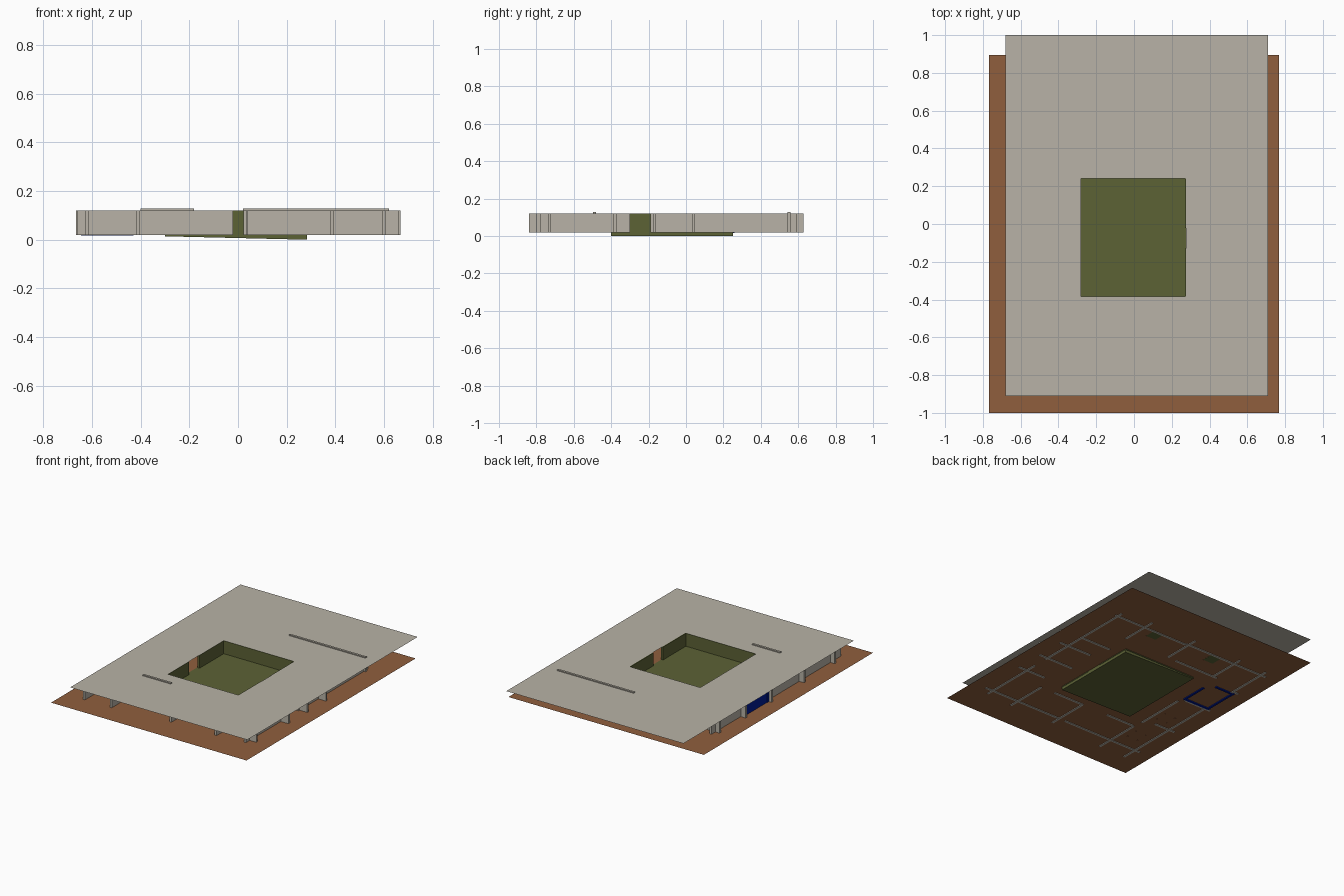
import bpy, bmesh

if "Cube" in bpy.data.objects:
    bpy.data.objects.remove(bpy.data.objects["Cube"])

def mat(name, rgb):
    m = bpy.data.materials.new(name)
    m.diffuse_color = (*rgb, 1)
    m.use_nodes = True
    m.node_tree.nodes["Principled BSDF"].inputs["Base Color"].default_value = m.diffuse_color
    return m

GREY = mat("concrete grey", (0.48, 0.45, 0.385))
BROWN = mat("earth brown", (0.28, 0.114, 0.048))
GREEN = mat("garden green", (0.107, 0.122, 0.036))
BLUE = mat("tile blue", (0.0, 0.01, 0.30))

GROUND, ROOF, T = 0.024, 0.121, 0.015

def finish(name, bm, m):
    me = bpy.data.meshes.new(name)
    bm.to_mesh(me)
    bm.free()
    me.materials.append(m)
    ob = bpy.data.objects.new(name, me)
    bpy.context.collection.objects.link(ob)
    return ob

def add_box(bm, x0, x1, y0, y1, z0, z1):
    vs = bmesh.ops.create_cube(bm, size=1)["verts"]
    for v in vs:
        v.co = (x1 if v.co.x > 0 else x0, y1 if v.co.y > 0 else y0,
                z1 if v.co.z > 0 else z0)
    return vs

def sheet(name, quads, z, m):
    bm = bmesh.new()
    for x0, x1, y0, y1 in quads:
        bm.faces.new([bm.verts.new(p) for p in
                      ((x0, y0, z), (x1, y0, z), (x1, y1, z), (x0, y1, z))])
    return finish(name, bm, m)

def walls(name, runs, m, z0=0.0195, z1=0.1195):
    # each run: axis, fixed coordinate, start, end
    bm = bmesh.new()
    for axis, c, a, b in runs:
        if axis == "x":
            add_box(bm, a, b, c - T / 2, c + T / 2, z0, z1)
        else:
            add_box(bm, c - T / 2, c + T / 2, a, b, z0, z1)
    return finish(name, bm, m)

# Thin ground and roof sheets, the roof open over the courtyard
HX0, HX1, HY0, HY1 = -0.28, 0.275, -0.385, 0.24
RX0, RX1, RY0, RY1 = -0.68, 0.71, -0.91, 1.0
sheet("ground", [(-0.767, 0.767, -1.0, 0.895)], GROUND, BROWN)
sheet("roof", [(RX0, RX1, RY0, HY0), (RX0, RX1, HY1, RY1),
               (RX0, HX0, HY0, HY1), (HX1, RX1, HY0, HY1)], ROOF, GREY)

# Outer walls
walls("outer_walls", [
    ("x", -0.73, -0.66, -0.02), ("x", -0.73, 0.04, 0.66),
    ("y", 0.60, -0.78, -0.30), ("y", 0.60, -0.19, 0.59),
    ("y", -0.62, -0.84, 0.0), ("y", -0.62, 0.26, 0.61),
    ("x", 0.56, -0.66, 0.02)], GREY)

# Two walls that break slightly through the roof
walls("tall_walls", [("x", 0.55, 0.02, 0.62), ("x", -0.49, -0.40, -0.18)],
      GREY, z1=0.128)

# Room dividers, many running out past the outer walls as fins
walls("room_walls", [
    ("x", 0.18, 0.36, 0.60), ("x", 0.04, 0.41, 0.667),
    ("x", -0.17, 0.39, 0.667), ("x", -0.38, 0.45, 0.667),
    ("y", 0.37, 0.36, 0.628), ("y", 0.0, 0.35, 0.628),
    ("x", 0.345, -0.42, -0.07), ("y", -0.39, 0.35, 0.62),
    ("y", -0.41, -0.84, -0.49), ("y", -0.42, -0.42, -0.05),
    ("y", 0.03, -0.80, -0.49), ("x", -0.49, 0.03, 0.27),
    ("y", 0.385, -0.80, -0.49),
    ("x", 0.275, -0.665, -0.62), ("x", -0.015, -0.665, -0.45),
    ("x", -0.38, -0.665, -0.50)], GREY)

# Blue tiled washroom with a door gap
walls("washroom_walls", [
    ("x", 0.0, -0.645, -0.43), ("y", -0.635, 0.0, 0.26),
    ("x", 0.252, -0.645, -0.49), ("y", -0.437, 0.0, 0.19)], BLUE, z0=0.017)

# Courtyard garden bed, its underside sloping down to the right
bm = bmesh.new()
for v in add_box(bm, -0.30, 0.283, -0.40, 0.25, 0.0, 0.028):
    if v.co.z < 0.01 and v.co.x < 0:
        v.co.z = 0.014
finish("garden_bed", bm, GREEN)

# Courtyard walls with a doorway on each long side
walls("courtyard_walls", [
    ("x", HY1 + T / 2, -0.295, 0.283), ("x", HY0 - T / 2, -0.295, 0.283),
    ("y", HX0 - T / 2, HY0, -0.15), ("y", HX0 - T / 2, -0.03, HY1),
    ("y", HX1 + 0.003, HY0, -0.13), ("y", HX1 + 0.003, -0.02, HY1)],
    GREEN, z1=0.120)

# Beds in the back rooms
bm = bmesh.new()
for x in (-0.24, 0.25):
    add_box(bm, x - 0.04, x + 0.04, 0.47, 0.55, 0.0235, 0.045)
finish("beds", bm, GREEN)

# Small tables in the left rooms
bm = bmesh.new()
for x, y in ((-0.51, -0.58), (-0.51, -0.28)):
    add_box(bm, x - 0.05, x + 0.05, y - 0.05, y + 0.05, 0.05, 0.056)
    for sx in (-1, 1):
        for sy in (-1, 1):
            cx, cy = x + sx * 0.042, y + sy * 0.042
            add_box(bm, cx - 0.004, cx + 0.004, cy - 0.004, cy + 0.004, 0.022, 0.05)
finish("tables", bm, BROWN)
